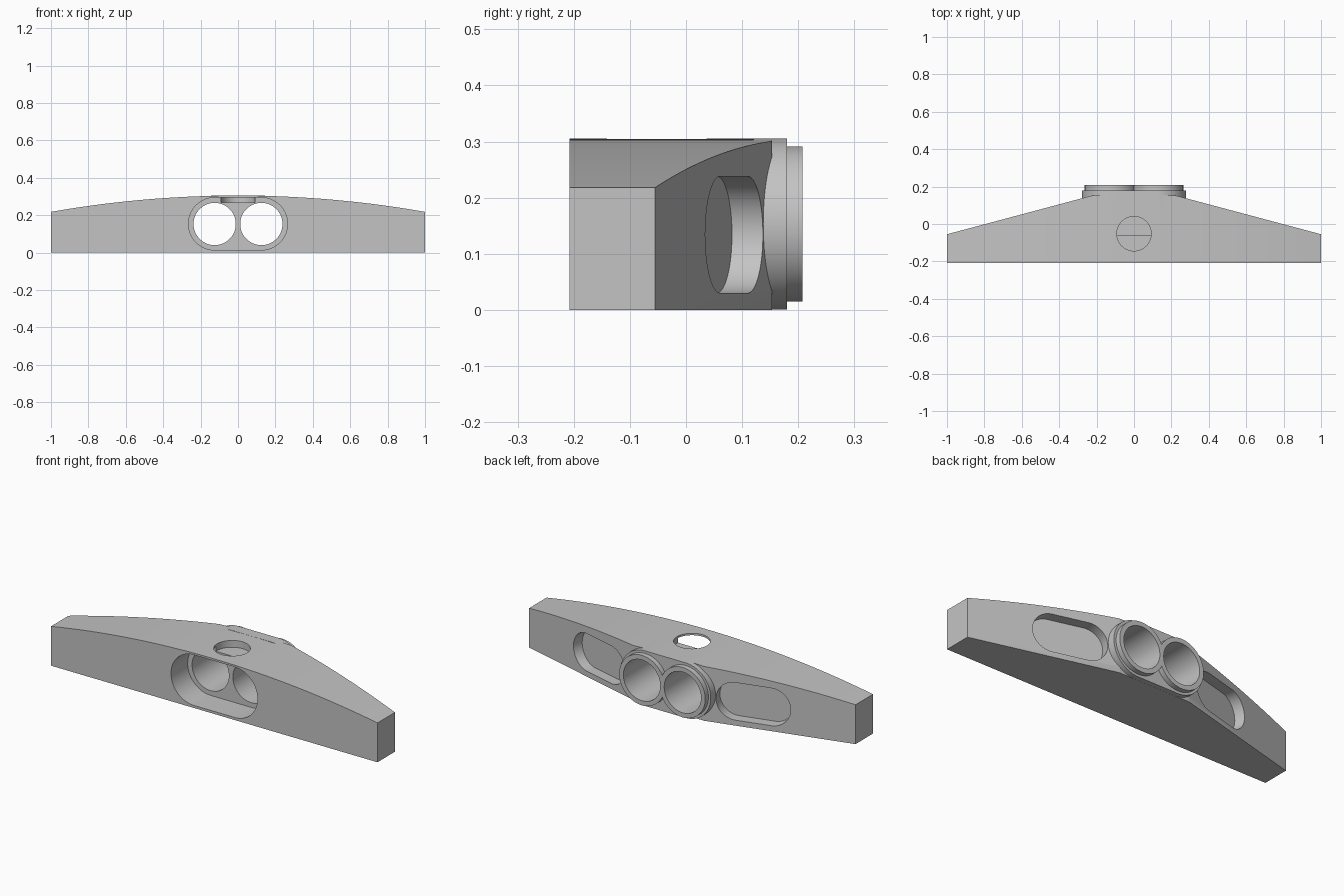
import bpy, bmesh, math
from mathutils import Vector

cube = bpy.data.objects.get("Cube")
if cube:
    bpy.data.objects.remove(cube, do_unlink=True)

X, Y, Z = Vector((1, 0, 0)), Vector((0, 1, 0)), Vector((0, 0, 1))

grey = bpy.data.materials.new("plain grey")
grey.use_nodes = True
colour = (0.55, 0.55, 0.55, 1)
grey.diffuse_color = colour
grey.node_tree.nodes["Principled BSDF"].inputs["Base Color"].default_value = colour


def stadium(half, r, n=32):
    """Slot outline: two half circles joined by straight sides (circle if half is 0)."""
    pts = []
    for side, start in ((1, -math.pi / 2), (-1, math.pi / 2)):
        count = n + 1 if half else n
        for i in range(count):
            a = start + math.pi * i / n
            pts.append((side * half + r * math.cos(a), r * math.sin(a)))
    return pts


def prism(name, pts, origin, u, v, w, depth):
    """Extrude a 2D profile, drawn along u and v, by depth along w."""
    bm = bmesh.new()
    base = Vector(origin)
    face = bm.faces.new([bm.verts.new(base + u * a + v * b) for a, b in pts])
    top = bmesh.ops.extrude_face_region(bm, geom=[face])["geom"]
    bmesh.ops.translate(bm, vec=w * depth,
                        verts=[g for g in top if isinstance(g, bmesh.types.BMVert)])
    bmesh.ops.recalc_face_normals(bm, faces=bm.faces)
    mesh = bpy.data.meshes.new(name)
    bm.to_mesh(mesh)
    bm.free()
    mesh.materials.append(grey)
    obj = bpy.data.objects.new(name, mesh)
    bpy.context.collection.objects.link(obj)
    return obj


def combine(target, tool, operation):
    """Apply a boolean and remove the tool object."""
    mod = target.modifiers.new(operation, "BOOLEAN")
    mod.operation = operation
    mod.solver = "EXACT"
    mod.object = tool
    bpy.context.view_layer.objects.active = target
    bpy.ops.object.modifier_apply(modifier=mod.name)
    bpy.data.objects.remove(tool, do_unlink=True)


# Main bar: shallow arched top, trimmed to a tapered footprint
peak, drop, front, end_y, back, flat = 0.305, 0.087, -0.208, -0.055, 0.153, 0.22
radius = (1 + drop * drop) / (2 * drop)
arch = [(-1.1, 0), (1.1, 0)]
for i in range(65):
    x = 1.1 - 2.2 * i / 64
    arch.append((x, peak - radius + math.sqrt(radius ** 2 - x * x)))
body = prism("arched_body", arch, (0, -0.3, 0), X, Z, Y, 0.6)
plan = [(-1, front), (1, front), (1, end_y), (flat, back), (-flat, back), (-1, end_y)]
combine(body, prism("footprint", plan, (0, 0, -0.1), X, Y, Z, 0.6), "INTERSECT")

# Back collar and the twin rims standing on it
eye_x, eye_z = 0.125, 0.153
combine(body, prism("back_collar", stadium(eye_x, 0.1525), (0, 0.12, eye_z), X, Z, Y, 0.06), "UNION")
for s in (-1, 1):
    rim = prism("back_rim", stadium(0, 0.1385), (s * eye_x, 0.14, eye_z), X, Z, Y, 0.068)
    combine(body, rim, "UNION")

# Front recess and the two bores running through to the back
combine(body, prism("front_recess", stadium(eye_x, 0.14), (0, -0.3, eye_z + 0.001), X, Z, Y, 0.238), "DIFFERENCE")
for s in (-1, 1):
    bore = prism("bore", stadium(0, 0.113), (s * eye_x, -0.15, eye_z), X, Z, Y, 0.5)
    combine(body, bore, "DIFFERENCE")

# Round opening in the top
combine(body, prism("top_opening", stadium(0, 0.092), (0, -0.052, 0.267), X, Y, Z, 0.2), "DIFFERENCE")

# Slot recesses in the sloping back faces
for s in (-1, 1):
    along = Vector((s * (1 - flat), end_y - back, 0)).normalized()
    outward = Vector((-along.y * s, abs(along.x), 0))
    outward.x = s * abs(along.y)
    cx = 0.4725
    cy = back + (cx - flat) * (end_y - back) / (1 - flat)
    start = Vector((s * cx, cy, 0.134)) + outward * 0.05
    slot = prism("side_slot", stadium(0.0955, 0.104), start, along, Z, -outward, 0.107)
    combine(body, slot, "DIFFERENCE")

# Smooth curved walls, keep crisp edges
bpy.ops.object.select_all(action="DESELECT")
body.select_set(True)
bpy.context.view_layer.objects.active = body
bpy.ops.object.shade_smooth_by_angle(angle=math.radians(30))
